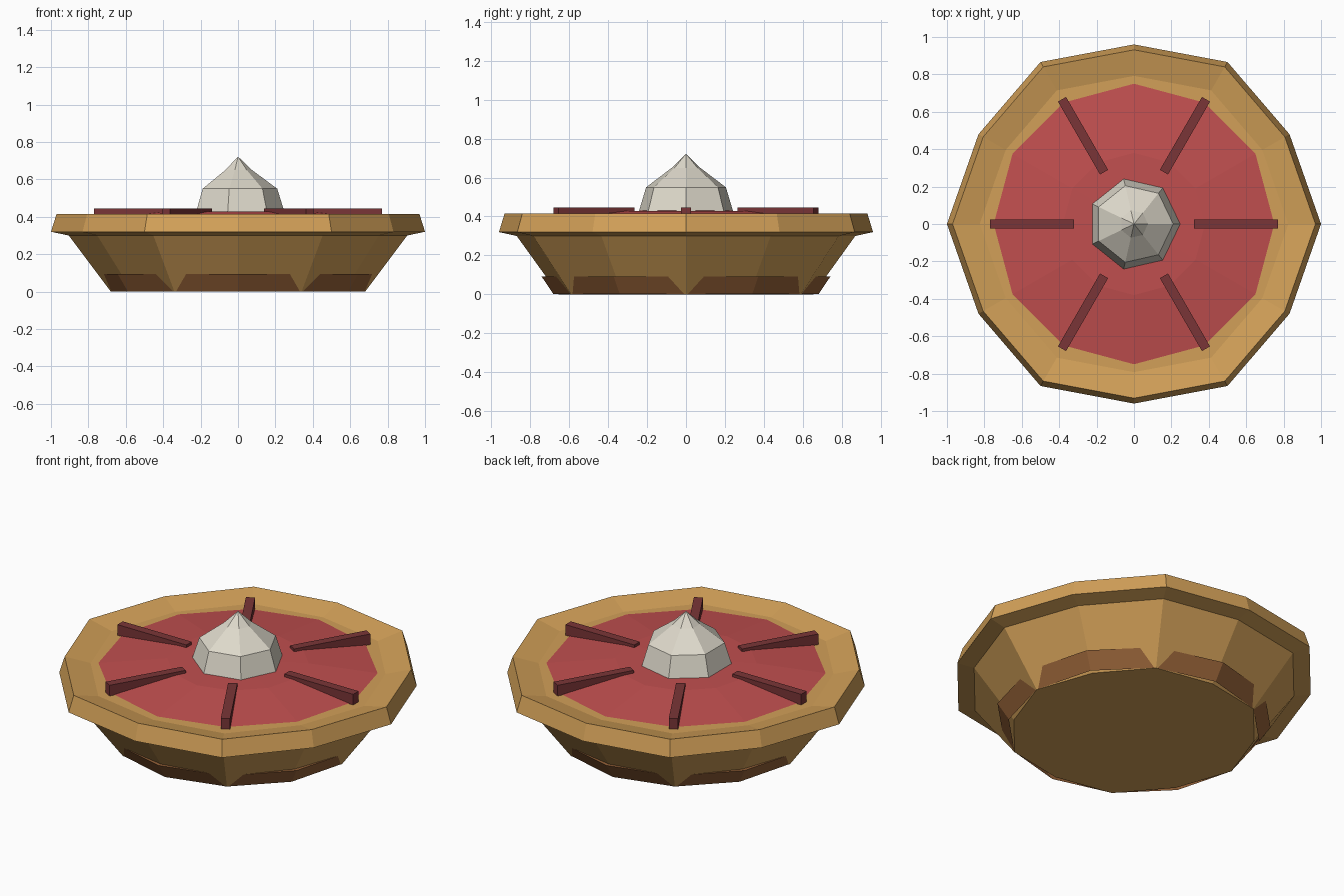
import bpy, bmesh
from math import cos, sin, tau
from mathutils import Matrix

cube = bpy.data.objects.get("Cube")
if cube:
    bpy.data.objects.remove(cube, do_unlink=True)


def material(name, rgb):
    linear = [(c / 255 / 12.92) if c < 11 else ((c / 255 + 0.055) / 1.055) ** 2.4 for c in rgb]
    mat = bpy.data.materials.new(name)
    mat.use_nodes = True
    mat.diffuse_color = (*linear, 1)
    mat.node_tree.nodes["Principled BSDF"].inputs["Base Color"].default_value = (*linear, 1)
    return mat


def add_object(name, bm, mat):
    mesh = bpy.data.meshes.new(name)
    bm.normal_update()
    bm.to_mesh(mesh)
    bm.free()
    mesh.materials.append(mat)
    obj = bpy.data.objects.new(name, mesh)
    bpy.context.collection.objects.link(obj)
    return obj


def lathe(name, profile, sides, mat, wave=1.0, cap_start=False, cap_end=False):
    """Spin (radius, height) points; every second corner is scaled by wave.
    A radius of zero makes a tip."""
    bm = bmesh.new()
    rings = []
    for r, z in profile:
        if r == 0:
            rings.append([bm.verts.new((0, 0, z))] * sides)
            continue
        ring = []
        for i in range(sides):
            k = r * (wave if i % 2 else 1)
            a = tau * i / sides
            ring.append(bm.verts.new((k * cos(a), k * sin(a), z)))
        rings.append(ring)
    for low, high in zip(rings, rings[1:]):
        for i in range(sides):
            j = (i + 1) % sides
            corners = [low[i], low[j], high[j], high[i]]
            bm.faces.new(list(dict.fromkeys(corners)))
    if cap_start:
        bm.faces.new(rings[0][::-1])
    if cap_end:
        bm.faces.new(rings[-1])
    return add_object(name, bm, mat)


crust_mat = material("golden crust", (210, 160, 88))
base_mat = material("baked brown", (150, 98, 56))
filling_mat = material("berry red", (193, 79, 79))
strip_mat = material("dark red", (122, 53, 55))
cream_mat = material("cream", (222, 217, 203))

# Crust shell with a scalloped rim that dips inward
lathe("crust",
      [(0.68, 0), (0.905, 0.3), (1.0, 0.32), (0.97, 0.415), (0.825, 0.382)],
      12, crust_mat, wave=0.96, cap_start=True, cap_end=True)

# Darker band around the foot, showing between the scallops
lathe("base_band", [(0.68, 0.001), (0.742, 0.093), (0.64, 0.093)], 12, base_mat)

# Gently domed filling
lathe("filling", [(0.75, 0.385), (0.38, 0.428), (0, 0.432)], 12, filling_mat)

# Six radial strips
for i in range(6):
    bm = bmesh.new()
    bmesh.ops.create_cube(bm, size=1)
    bmesh.ops.scale(bm, vec=(0.45, 0.05, 0.065), verts=bm.verts)
    bmesh.ops.translate(bm, vec=(0.545, 0, 0.4125), verts=bm.verts)
    bmesh.ops.rotate(bm, matrix=Matrix.Rotation(tau * i / 6, 3, "Z"), verts=bm.verts)
    add_object(f"strip_{i + 1}", bm, strip_mat)

# Pointed dollop of cream
lathe("cream_dollop", [(0.25, 0.42), (0.21, 0.55), (0.075, 0.65), (0, 0.722)],
      7, cream_mat, cap_start=True)
